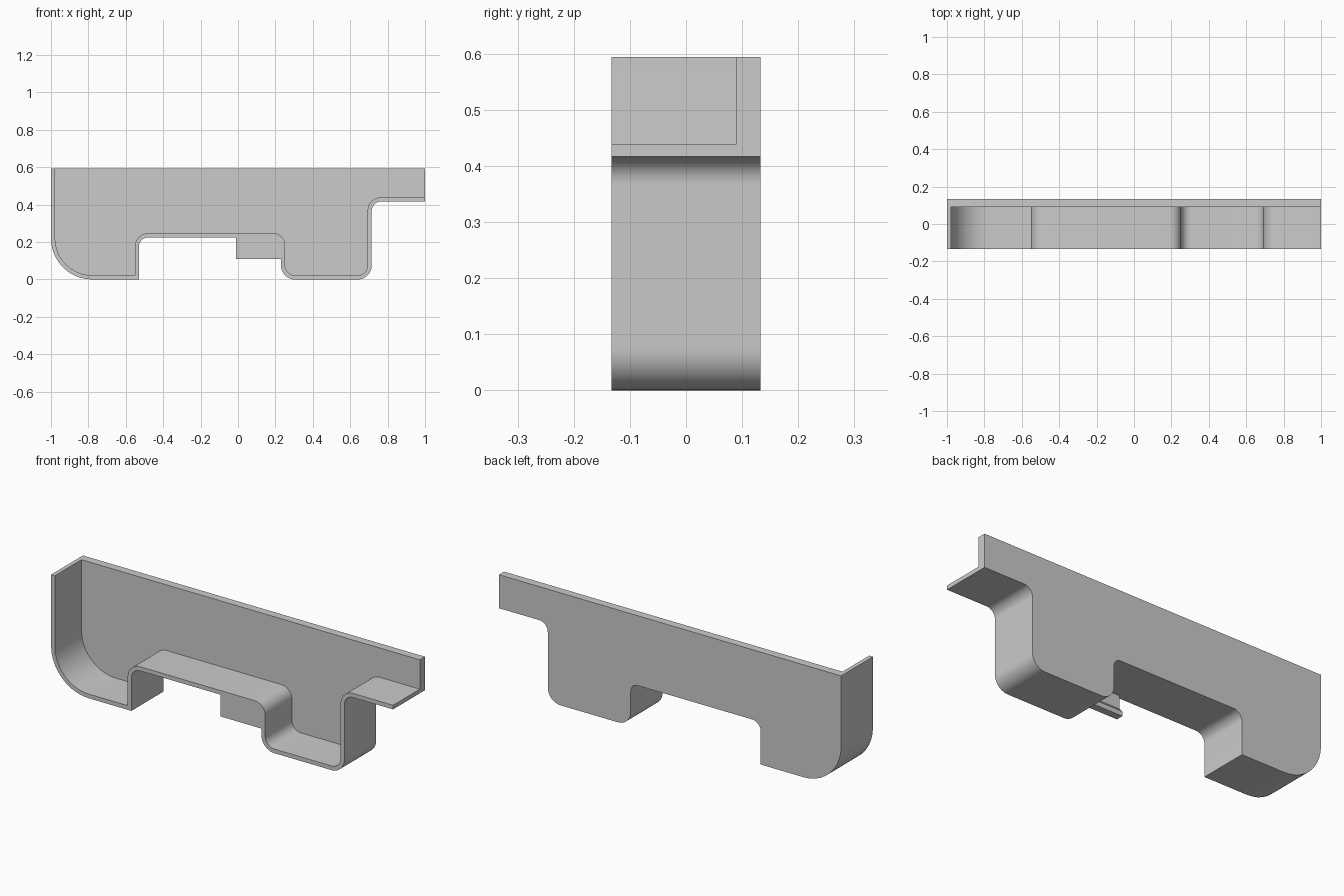
import bpy, bmesh, math
from mathutils import Vector

cube = bpy.data.objects.get("Cube")
if cube:
    bpy.data.objects.remove(cube)

FRONT, BACK, TOP, WALL = -0.133, 0.133, 0.594, 0.022
PLATE_FRONT = 0.09

grey = bpy.data.materials.new("light grey")
grey.use_nodes = True
grey.diffuse_color = (0.6, 0.6, 0.6, 1)
grey.node_tree.nodes["Principled BSDF"].inputs["Base Color"].default_value = (0.6, 0.6, 0.6, 1)


def rounded(corners, steps=10):
    """Turn (x, z, radius) corners into an outline with arcs at the corners."""
    pts = []
    for i, (x, z, r) in enumerate(corners):
        p = Vector((x, z))
        if r <= 0:
            pts.append(p)
            continue
        a = (Vector(corners[i - 1][:2]) - p).normalized()
        b = (Vector(corners[(i + 1) % len(corners)][:2]) - p).normalized()
        centre = p + (a + b) * r
        for k in range(steps + 1):
            t = k / steps * math.pi / 2
            pts.append(centre - b * r * math.cos(t) - a * r * math.sin(t))
    return pts


def prism(name, points, offset):
    """Extrude a ring of 3D points along an offset."""
    bm = bmesh.new()
    face = bm.faces.new([bm.verts.new(p) for p in points])
    ext = bmesh.ops.extrude_face_region(bm, geom=[face])
    verts = [g for g in ext["geom"] if isinstance(g, bmesh.types.BMVert)]
    bmesh.ops.translate(bm, verts=verts, vec=offset)
    bmesh.ops.recalc_face_normals(bm, faces=bm.faces)
    mesh = bpy.data.meshes.new(name)
    bm.to_mesh(mesh)
    bm.free()
    mesh.materials.append(grey)
    obj = bpy.data.objects.new(name, mesh)
    bpy.context.collection.objects.link(obj)
    return obj


# Outer outline: tall left wall, left foot, raised middle, right foot, right ledge
outer = [(-1, TOP, 0), (-1, 0, 0.22), (-0.53, 0, 0), (-0.53, 0.225, 0.05),
         (0.23, 0.225, 0.04), (0.23, 0, 0.075), (0.715, 0, 0.075),
         (0.715, 0.417, 0.05), (1, 0.417, 0), (1, TOP, 0)]
# Hollow outline: one wall thickness inside, running out at the top and right end
w = WALL
inner = [(-1 + w, TOP + 0.1, 0), (-1 + w, w, 0.22 - w), (-0.53 - w, w, 0),
         (-0.53 - w, 0.225 + w, 0.05 + w), (0.23 + w, 0.225 + w, 0.04 + w),
         (0.23 + w, w, 0.075 - w), (0.715 - w, w, 0.075 - w),
         (0.715 - w, 0.417 + w, 0.05 + w), (1.1, 0.417 + w, 0), (1.1, TOP + 0.1, 0)]

# Housing with its back plate and rim
housing = prism("housing", [(p.x, FRONT, p.y) for p in rounded(outer)], (0, BACK - FRONT, 0))
cutter = prism("hollow_cutter", [(p.x, FRONT - 0.1, p.y) for p in rounded(inner)],
               (0, PLATE_FRONT - FRONT + 0.1, 0))
cutter.hide_render = True
mod = housing.modifiers.new("hollow", "BOOLEAN")
mod.operation, mod.solver, mod.object = "DIFFERENCE", "EXACT", cutter
bpy.context.view_layer.objects.active = housing
housing.select_set(True)
bpy.ops.object.modifier_apply(modifier=mod.name)
bpy.data.objects.remove(cutter)
bpy.ops.object.shade_smooth_by_angle(angle=math.radians(30))

# Clip tab under the raised middle, with a small lip on its back
lip = [(FRONT, 0.225), (FRONT, 0.11), (-0.095, 0.11), (-0.095, 0.135),
       (-0.113, 0.155), (-0.113, 0.225)]
prism("clip_tab", [(-0.01, y, z) for y, z in lip], (0.24, 0, 0))
